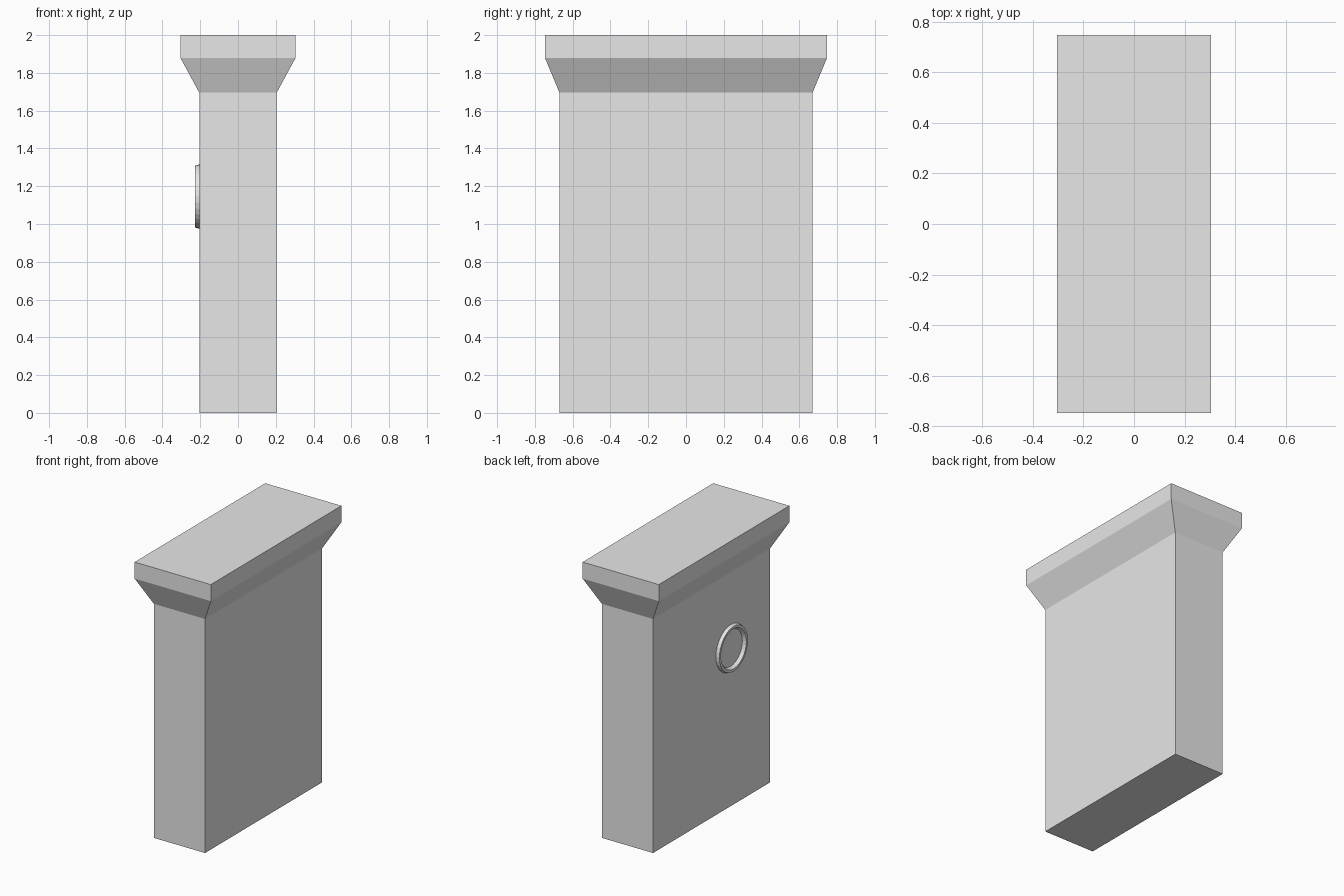
import bpy
import bmesh
from math import cos, sin, tau

# Remove the default object
cube = bpy.data.objects.get("Cube")
if cube:
    bpy.data.objects.remove(cube, do_unlink=True)

# Single stone colour
stone = bpy.data.materials.new("pale_grey_stone")
stone.use_nodes = True
colour = (0.8, 0.8, 0.8, 1)
stone.diffuse_color = colour
stone.node_tree.nodes["Principled BSDF"].inputs["Base Color"].default_value = colour


def loft(name, sections, cap=True):
    """Skin a list of equal-length closed sections, optionally capping both ends."""
    bm = bmesh.new()
    rings = [[bm.verts.new(p) for p in section] for section in sections]
    for low, high in zip(rings, rings[1:]):
        n = len(low)
        for i in range(n):
            j = (i + 1) % n
            bm.faces.new((low[i], low[j], high[j], high[i]))
    if cap:
        bm.faces.new(rings[0][::-1])
        bm.faces.new(rings[-1])
    mesh = bpy.data.meshes.new(name)
    bm.to_mesh(mesh)
    bm.free()
    mesh.materials.append(stone)
    obj = bpy.data.objects.new(name, mesh)
    bpy.context.collection.objects.link(obj)
    return obj


def rectangle(hx, hy, z):
    return [(-hx, -hy, z), (hx, -hy, z), (hx, hy, z), (-hx, hy, z)]


# Pillar with a flared capital and flat top slab
loft("pillar", [rectangle(*s) for s in (
    (0.205, 0.67, 0), (0.205, 0.67, 1.695),
    (0.305, 0.747, 1.88), (0.305, 0.747, 2))])


# Raised round moulding on the right wall
def circle(radius, depth, sides=32):
    return [(-0.205 - depth, -0.22 - radius * cos(tau * i / sides),
             1.145 + radius * sin(tau * i / sides)) for i in range(sides)]


loft("wall_ring", [circle(*p) for p in (
    (0.17, -0.005), (0.17, 0.003), (0.163, 0.023), (0.145, 0.023),
    (0.132, 0.003), (0.132, -0.005))], cap=False)
